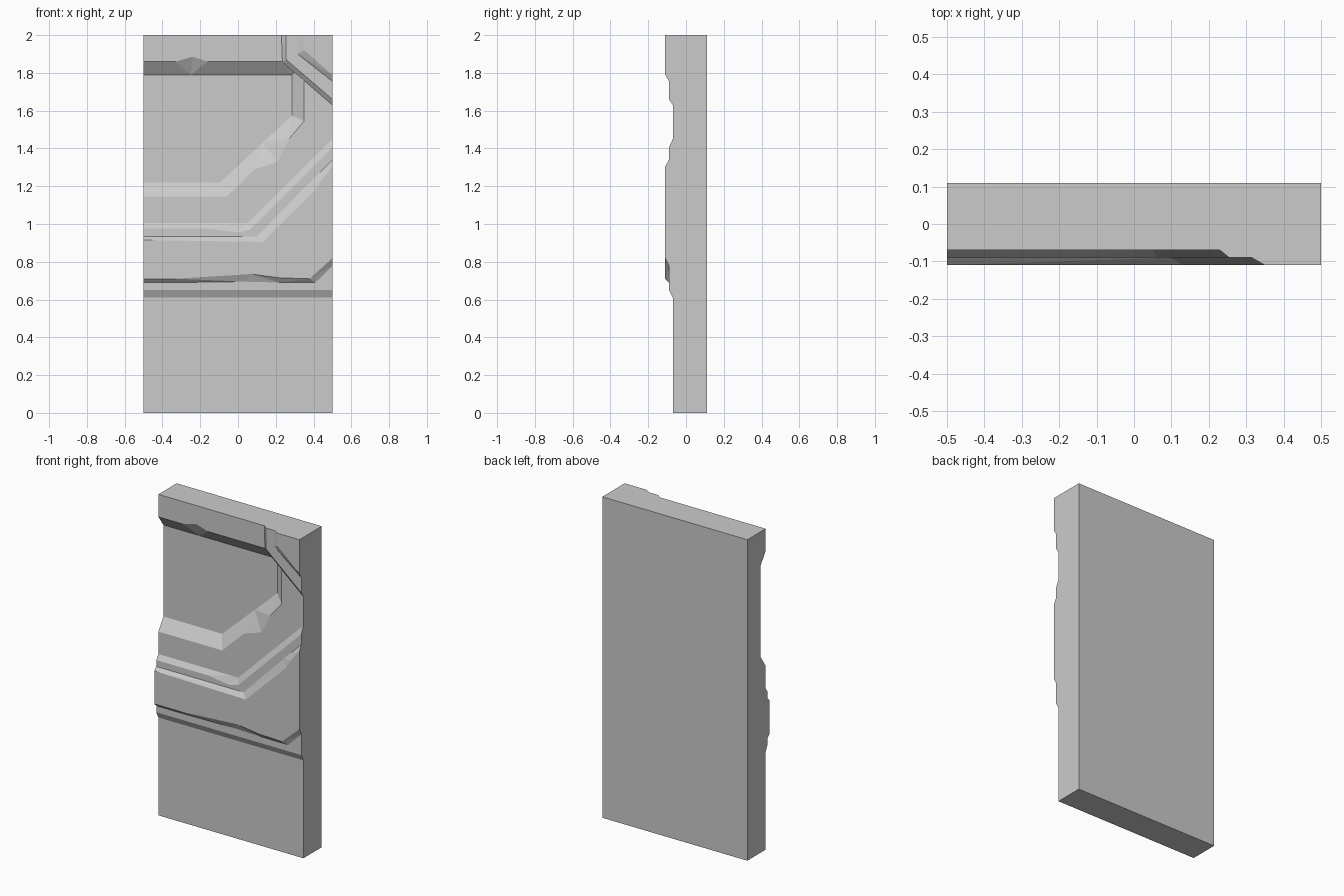
import bpy, bmesh

if "Cube" in bpy.data.objects:
    bpy.data.objects.remove(bpy.data.objects["Cube"])

FACE, STEP1, STEP2, RECESS, BACK = -0.07, -0.09, -0.11, -0.02, 0.11


def loft(name, rings):
    """Skin matching x/z outlines placed at successive y depths and cap both ends."""
    bm = bmesh.new()
    loops = [[bm.verts.new((x, y, z)) for x, z in pts] for y, pts in rings]
    for a, b in zip(loops, loops[1:]):
        n = len(a)
        for i in range(n):
            j = (i + 1) % n
            bm.faces.new((a[i], a[j], b[j], b[i]))
    bm.faces.new(loops[0])
    bm.faces.new(loops[-1])
    bmesh.ops.recalc_face_normals(bm, faces=bm.faces)
    bmesh.ops.triangulate(bm, faces=bm.faces)
    me = bpy.data.meshes.new(name)
    bm.to_mesh(me)
    bm.free()
    ob = bpy.data.objects.new(name, me)
    bpy.context.collection.objects.link(ob)
    return ob


# Main slab
rect = [(-0.5, 0), (0.5, 0), (0.5, 2), (-0.5, 2)]
slab = loft("wall_slab", [(BACK, rect), (FACE, rect)])

# Bevelled recess with chipped rim, cut out of the slab
floor = [(-0.6, 1.22), (-0.095, 1.22), (0.055, 1.36), (0.13, 1.43), (0.20, 1.495),
         (0.285, 1.575), (0.285, 1.79), (-0.16, 1.79), (-0.25, 1.79),
         (-0.33, 1.79), (-0.6, 1.79)]
rim = [(-0.6, 1.145), (-0.06, 1.145), (0.09, 1.29), (0.21, 1.33), (0.27, 1.45),
       (0.35, 1.545), (0.35, 1.86), (-0.16, 1.86), (-0.24, 1.885),
       (-0.33, 1.86), (-0.6, 1.86)]
cutter = loft("recess_cutter", [(RECESS, floor), (FACE, rim), (-0.2, rim)])
cutter.hide_render = True
mod = slab.modifiers.new("recess", 'BOOLEAN')
mod.operation, mod.solver, mod.object = 'DIFFERENCE', 'EXACT', cutter
bpy.context.view_layer.objects.active = slab
bpy.ops.object.modifier_apply(modifier=mod.name)
bpy.data.objects.remove(cutter)

# Lower step of the raised band
loft("band_lower_step", [
    (FACE, [(-0.5, 0.61), (0.5, 0.61), (0.5, 1.45), (0.05, 1.005),
            (0.0, 1.005), (-0.15, 1.005), (-0.5, 1.005)]),
    (STEP1, [(-0.5, 0.65), (0.5, 0.65), (0.5, 1.405), (0.065, 0.97),
             (0.0, 0.955), (-0.15, 0.975), (-0.5, 0.975)])])

# Upper step of the raised band, with chips along both edges
loft("band_upper_step", [
    (STEP1, [(-0.5, 0.69), (-0.33, 0.69), (0.03, 0.695), (0.22, 0.69), (0.41, 0.69),
             (0.5, 0.78), (0.5, 1.34), (0.43, 1.27), (0.38, 1.22),
             (0.1, 0.935), (-0.5, 0.935)]),
    (STEP2, [(-0.5, 0.71), (-0.33, 0.71), (0.07, 0.735), (0.22, 0.715), (0.38, 0.71),
             (0.5, 0.82), (0.5, 1.305), (0.44, 1.23), (0.41, 1.18),
             (0.13, 0.905), (-0.5, 0.915)])])

# Stepped corner block
corner = [(0.23, 2), (0.235, 1.857), (0.5, 1.63), (0.5, 2)]
loft("corner_lower_step", [
    (0.0, corner), (FACE, corner),
    (STEP1, [(0.255, 2), (0.255, 1.87), (0.5, 1.66), (0.5, 2)])])
loft("corner_upper_step", [
    (STEP1, [(0.315, 2), (0.315, 1.90), (0.5, 1.755), (0.5, 2)]),
    (STEP2, [(0.35, 2), (0.35, 1.92), (0.5, 1.79), (0.5, 2)])])
